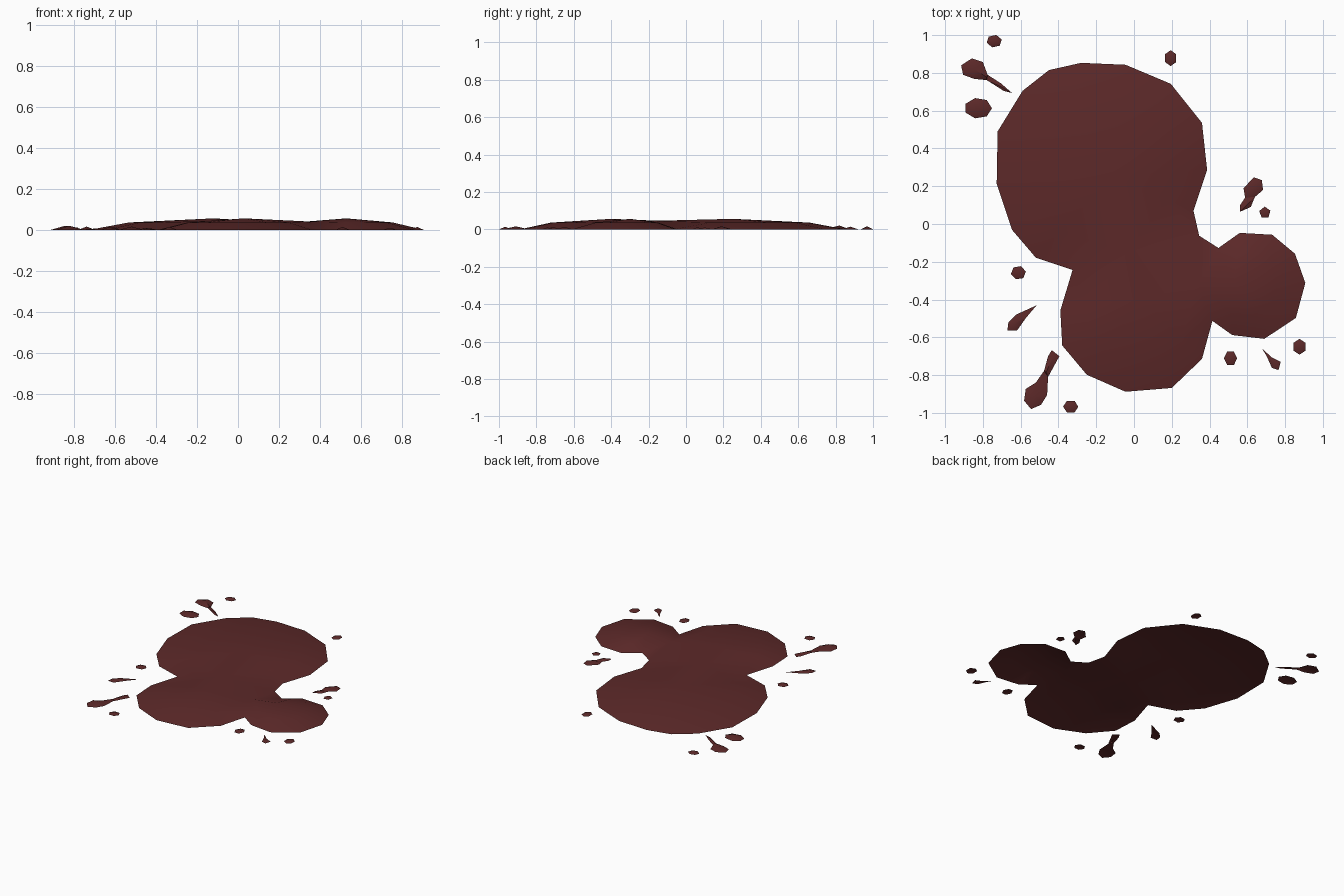
import bpy, bmesh, math
from mathutils import Vector
from mathutils.geometry import delaunay_2d_cdt

mat = bpy.data.materials.new("dark red liquid")
mat.diffuse_color = (0.108, 0.022, 0.022, 1)


def mound(name, outline, peaks):
    """Thin open skin on the ground: outline (x, y) at z=0, inner points (x, y, z)."""
    n = len(outline)
    pts = [Vector(p) for p in outline] + [Vector(p[:2]) for p in peaks]
    zs = [0.0] * n + [p[2] for p in peaks]
    edges = [(i, (i + 1) % n) for i in range(n)]
    vs, _, fs, orig, _, _ = delaunay_2d_cdt(pts, edges, [], 1, 1e-5)
    bm = bmesh.new()
    verts = [bm.verts.new((v.x, v.y, zs[o[0]] if o else 0)) for v, o in zip(vs, orig)]
    for f in fs:
        face = bm.faces.new([verts[i] for i in f])
        face.normal_update()
        if face.normal.z < 0:
            face.normal_flip()
    me = bpy.data.meshes.new(name)
    bm.to_mesh(me)
    bm.free()
    me.materials.append(mat)
    ob = bpy.data.objects.new(name, me)
    bpy.context.collection.objects.link(ob)
    bpy.ops.object.select_all(action='DESELECT')
    ob.select_set(True)
    bpy.context.view_layer.objects.active = ob
    bpy.ops.object.shade_smooth_by_angle(angle=math.radians(30))


# main puddle: three merged lobes, outline runs counterclockwise
lobe_a = [(0.315, 0.07), (0.387, 0.287), (0.36, 0.535), (0.195, 0.742), (-0.045, 0.843),
          (-0.28, 0.853), (-0.45, 0.815), (-0.59, 0.705), (-0.722, 0.49), (-0.727, 0.212),
          (-0.645, -0.032), (-0.52, -0.178)]
lobe_b = [(-0.39, -0.458), (-0.38, -0.643), (-0.25, -0.798), (-0.045, -0.888),
          (0.2, -0.868), (0.36, -0.714)]
lobe_c = [(0.52, -0.588), (0.69, -0.608), (0.857, -0.497), (0.907, -0.312),
          (0.852, -0.157), (0.732, -0.057), (0.56, -0.047)]
outline = (lobe_a + [(-0.325, -0.243)] + lobe_b + [(0.415, -0.513)] + lobe_c
           + [(0.447, -0.127), (0.345, -0.062)])
# crowns of the lobes and the saddles between them
inner = [(-0.12, 0.25, 0.056), (0.03, -0.4, 0.056), (0.53, -0.3, 0.056),
         (-0.04, -0.15, 0.046), (0.34, -0.32, 0.041)]
# shoulder ring inside each lobe
for lobe, (cx, cy, _), f in zip((lobe_a, lobe_b, lobe_c), inner, (0.68, 0.66, 0.6)):
    for x, y in lobe:
        inner.append((cx + (x - cx) * f, cy + (y - cy) * f, 0.036))
mound("puddle", outline, inner)

# round droplets: x, y, radius x, radius y, tilt in degrees, sides, height
drops = [(-0.74, 0.968, 0.041, 0.034, 15, 6, 0.016),
         (-0.825, 0.613, 0.073, 0.055, 0, 7, 0.02),
         (0.194, 0.878, 0.034, 0.042, 30, 6, 0.014),
         (0.693, 0.06, 0.031, 0.032, 20, 5, 0.012),
         (-0.612, -0.258, 0.04, 0.037, 10, 6, 0.014),
         (-0.335, -0.967, 0.04, 0.036, 0, 6, 0.014),
         (0.511, -0.711, 0.035, 0.042, 0, 6, 0.014),
         (0.876, -0.65, 0.036, 0.042, 30, 6, 0.014)]
for i, (x, y, rx, ry, t, n, h) in enumerate(drops):
    ring = [(x + rx * math.cos(math.radians(t) + k * math.tau / n),
             y + ry * math.sin(math.radians(t) + k * math.tau / n)) for k in range(n)]
    mound(f"droplet_{i + 1}", ring, [(x, y, h)])

# streaked droplets: outline with a tail, then the crown points
mound("streak_back_left",
      [(-0.915, 0.84), (-0.905, 0.79), (-0.845, 0.768), (-0.78, 0.762), (-0.69, 0.705),
       (-0.645, 0.693), (-0.705, 0.745), (-0.775, 0.79), (-0.8, 0.857), (-0.858, 0.877)],
      [(-0.845, 0.82, 0.02), (-0.78, 0.777, 0.01), (-0.7, 0.725, 0.006)])
mound("streak_right",
      [(0.635, 0.247), (0.58, 0.19), (0.588, 0.14), (0.562, 0.1), (0.562, 0.065),
       (0.618, 0.09), (0.64, 0.143), (0.683, 0.18), (0.677, 0.232)],
      [(0.632, 0.19, 0.016), (0.595, 0.1, 0.01)])
mound("streak_left",
      [(-0.515, -0.43), (-0.625, -0.48), (-0.665, -0.52), (-0.67, -0.563), (-0.62, -0.565),
       (-0.572, -0.497)],
      [(-0.632, -0.525, 0.013)])
mound("streak_front_left",
      [(-0.435, -0.668), (-0.455, -0.7), (-0.476, -0.777), (-0.52, -0.84), (-0.573, -0.873),
       (-0.582, -0.935), (-0.545, -0.98), (-0.492, -0.957), (-0.46, -0.905),
       (-0.455, -0.81), (-0.395, -0.7)],
      [(-0.52, -0.91, 0.016), (-0.465, -0.785, 0.009), (-0.43, -0.705, 0.007)])
mound("streak_front_right",
      [(0.677, -0.657), (0.705, -0.705), (0.73, -0.762), (0.765, -0.773), (0.777, -0.73),
       (0.727, -0.705)],
      [(0.745, -0.74, 0.01)])
